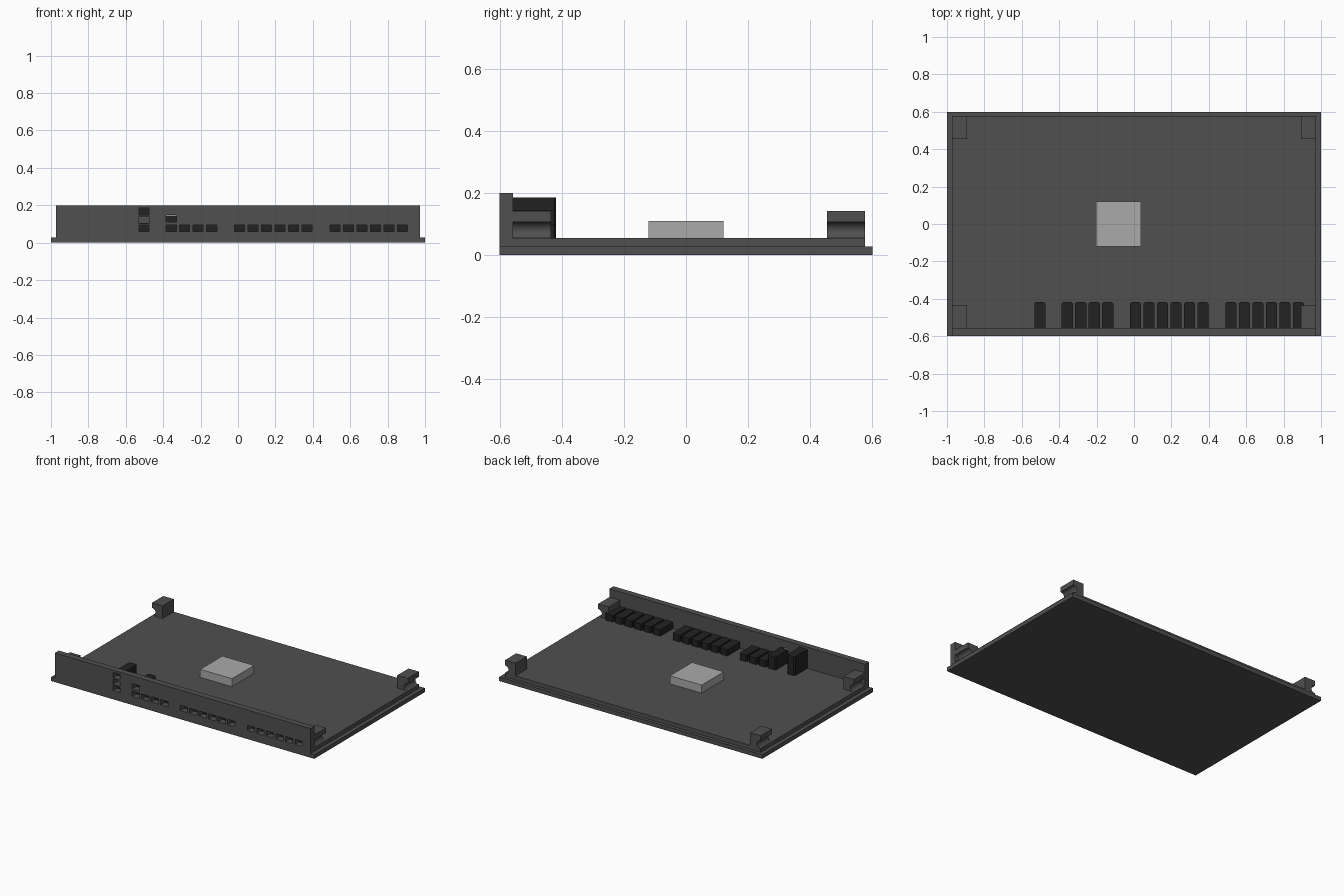
import bpy
import bmesh
import math

if "Cube" in bpy.data.objects:
    bpy.data.objects.remove(bpy.data.objects["Cube"])


def material(name, value):
    m = bpy.data.materials.new(name)
    m.diffuse_color = (value, value, value, 1)
    m.use_nodes = True
    m.node_tree.nodes["Principled BSDF"].inputs["Base Color"].default_value = m.diffuse_color
    return m


GREY = material("case grey", 0.08)
DARK = material("connector black", 0.016)
LIGHT = material("heat spreader grey", 0.40)


def finish(name, bm, mat):
    bmesh.ops.recalc_face_normals(bm, faces=bm.faces)
    mesh = bpy.data.meshes.new(name)
    bm.to_mesh(mesh)
    bm.free()
    ob = bpy.data.objects.new(name, mesh)
    bpy.context.collection.objects.link(ob)
    mesh.materials.append(mat)
    return ob


def add_box(bm, x0, x1, y0, y1, z0, z1):
    verts = bmesh.ops.create_cube(bm, size=1)["verts"]
    for v in verts:
        v.co = ((x0 + x1) / 2 + v.co.x * (x1 - x0),
                (y0 + y1) / 2 + v.co.y * (y1 - y0),
                (z0 + z1) / 2 + v.co.z * (z1 - z0))
    return verts


def box(name, mat, *bounds):
    bm = bmesh.new()
    add_box(bm, *bounds)
    return finish(name, bm, mat)


# Stepped base plate
box("base_plate", GREY, -1, 1, -0.6, 0.6, 0, 0.028)
box("raised_deck", GREY, -0.972, 0.972, -0.6, 0.577, 0.028, 0.055)

# Port layout: (x, number of stacked openings)
PITCH = 0.0722
ports = [(-0.503, 3), (-0.357, 2)]
for first, count in ((-0.285, 3), (0.008, 6), (0.518, 6)):
    ports += [(first + i * PITCH, 1) for i in range(count)]

# Front panel with port openings cut through
panel = box("front_panel", GREY, -0.972, 0.972, -0.6, -0.557, 0.055, 0.2)
bm = bmesh.new()
for x, rows in ports:
    for r in range(rows):
        z = 0.077 + r * (0.052 if rows == 2 else 0.045)
        add_box(bm, x - 0.027, x + 0.027, -0.65, -0.5, z - 0.018, z + 0.018)
cutter = finish("port_cutter", bm, DARK)
cutter.hide_render = True
cutter.hide_viewport = True
mod = panel.modifiers.new("ports", "BOOLEAN")
mod.operation = "DIFFERENCE"
mod.solver = "EXACT"
mod.object = cutter

# Connector housings behind the panel, with chamfered rear corners
HEIGHTS = {1: 0.1, 2: 0.145, 3: 0.185}
for x, rows in ports:
    bm = bmesh.new()
    add_box(bm, x - 0.03, x + 0.03, -0.557, -0.418, 0.055, HEIGHTS[rows])
    rear = [e for e in bm.edges
            if all(v.co.y > -0.45 for v in e.verts)
            and abs(e.verts[0].co.z - e.verts[1].co.z) > 0.01]
    bmesh.ops.bevel(bm, geom=rear, offset=0.008, segments=1, affect="EDGES")
    finish("connector_housing", bm, DARK)

# Grey insert in the middle opening of the tall stack
box("port_insert", GREY, -0.53, -0.476, -0.562, -0.556, 0.105, 0.139)


# Corner posts: block with a round groove along the outer side
def post(name, side, y0, y1):
    inner, outer, r, zc = 0.892, 0.972, 0.028, 0.079
    profile = [(outer, 0.05), (inner, 0.05), (inner, 0.142), (outer, 0.142)]
    for i in range(17):
        a = math.pi / 2 + math.pi * i / 16
        profile.append((outer + r * math.cos(a), zc + r * math.sin(a)))
    bm = bmesh.new()
    face = bm.faces.new([bm.verts.new((side * x, y0, z)) for x, z in profile])
    new = bmesh.ops.extrude_face_region(bm, geom=[face])["geom"]
    for v in new:
        if isinstance(v, bmesh.types.BMVert):
            v.co.y = y1
    ob = finish(name, bm, GREY)
    bpy.ops.object.select_all(action="DESELECT")
    ob.select_set(True)
    bpy.context.view_layer.objects.active = ob
    bpy.ops.object.shade_smooth_by_angle(angle=math.radians(30))


for side in (-1, 1):
    post("front_post", side, -0.557, -0.435)
    post("rear_post", side, 0.455, 0.577)

# Processor heat spreader
box("heat_spreader", LIGHT, -0.203, 0.038, -0.12, 0.12, 0.055, 0.11)
